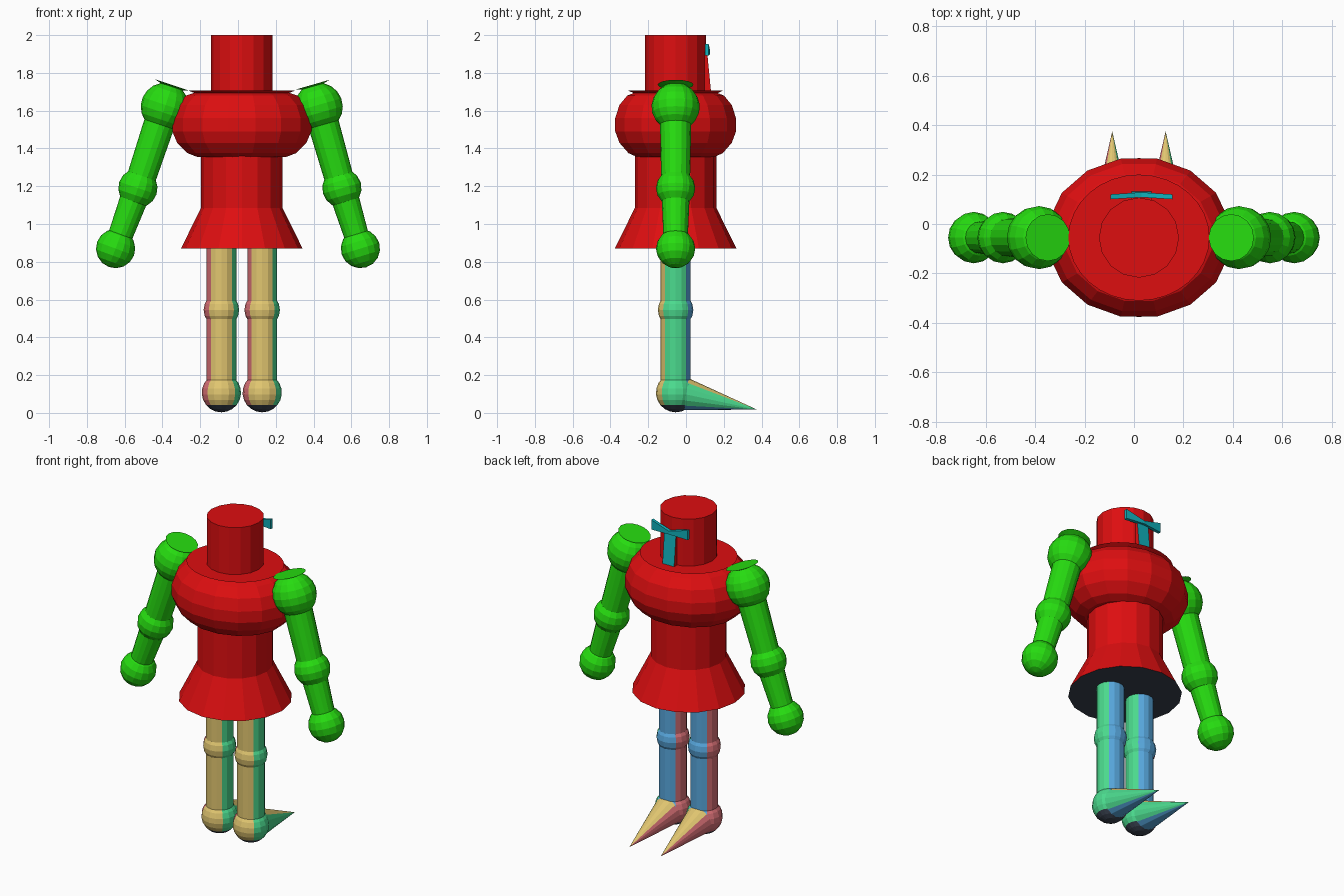
import bpy, bmesh
from math import pi, sin, cos, asin
from mathutils import Vector, Matrix

if "Cube" in bpy.data.objects:
    bpy.data.objects.remove(bpy.data.objects["Cube"])


def material(name, *srgb):
    lin = [((c / 255 + 0.055) / 1.055) ** 2.4 if c > 10 else c / 255 / 12.92 for c in srgb] + [1]
    m = bpy.data.materials.new(name)
    m.use_nodes = True
    m.diffuse_color = lin
    m.node_tree.nodes["Principled BSDF"].inputs["Base Color"].default_value = lin
    return m


RED = material("red", 222, 14, 16)
GREEN = material("bright green", 38, 220, 16)
TAN = material("tan", 225, 198, 112)
MINT = material("mint", 75, 218, 142)
PINK = material("rose pink", 216, 112, 118)
BLUE = material("sky blue", 88, 168, 222)
NAVY = material("dark navy", 56, 64, 78)
CYAN = material("cyan", 16, 178, 188)


def finish(name, bm, mats, rule=None):
    bmesh.ops.recalc_face_normals(bm, faces=bm.faces)
    if rule:
        for f in bm.faces:
            f.material_index = rule(f.normal)
    mesh = bpy.data.meshes.new(name)
    bm.to_mesh(mesh)
    bm.free()
    for m in mats:
        mesh.materials.append(m)
    ob = bpy.data.objects.new(name, mesh)
    bpy.context.collection.objects.link(ob)
    return ob


def lathe(name, profile, loc, mats, rule=None, axis=(0, 0, 1), scale=(1, 1), segs=16, turn=0.0):
    """Spin (radius, height) points about an axis, with capped ends."""
    bm = bmesh.new()
    axis = Vector(axis)
    rot = axis.to_track_quat('Z', 'Y').to_matrix() if axis.z < 0.999 else Matrix.Identity(3)
    rings = []
    for r, h in profile:
        angles = [2 * pi * (i + turn) / segs for i in range(segs)]
        rings.append([bm.verts.new(Vector(loc) + rot @ Vector(
            (r * cos(a) * scale[0], r * sin(a) * scale[1], h))) for a in angles])
    for a, b in zip(rings, rings[1:]):
        for i in range(segs):
            j = (i + 1) % segs
            bm.faces.new((a[i], a[j], b[j], b[i]))
    bm.faces.new(rings[0])
    bm.faces.new(rings[-1])
    bmesh.ops.remove_doubles(bm, verts=bm.verts, dist=0.0001)
    return finish(name, bm, mats, rule)


def ball(r, low=-1.0, high=1.0, steps=8):
    """Sphere profile cut off at the low and high fractions of the radius."""
    a, b = asin(low), asin(high)
    angles = [a + (b - a) * i / steps for i in range(steps + 1)]
    return [(max(r * cos(t), 0.0), r * sin(t)) for t in angles]


def bar(name, start, end, r0, r1, mats, rule=None):
    d = Vector(end) - Vector(start)
    return lathe(name, [(r0, 0), (r1, d.length)], start, mats, rule, d.normalized())


# Colour quarters: around a leg, and around a foot lying on its back
LEG = [TAN, MINT, BLUE, PINK, NAVY]


def leg_rule(n):
    if n.z < -0.7:
        return 4
    if abs(n.x) > abs(n.y):
        return 1 if n.x > 0 else 3
    return 0 if n.y < 0 else 2


def foot_rule(n):
    if abs(n.x) > abs(n.z):
        return 1 if n.x > 0 else 3
    return 0 if n.z > 0 else 2


CX, CY = 0.02, -0.055

# Head, collar, chest, waist and skirt
lathe("head", [(0.162, 1.66), (0.162, 2.0)], (CX, CY, 0), [RED])
lathe("collar", [(0.205, 1.685), (0.255, 1.708)], (CX, CY, 0), [RED], scale=(1.12, 1), segs=32)
chest = [(0.64, 1.355), (0.78, 1.375), (0.93, 1.43), (1.0, 1.49), (1.0, 1.56),
         (0.93, 1.63), (0.8, 1.68), (0.64, 1.70)]
lathe("chest", chest, (CX, CY, 0), [RED], scale=(0.375, 0.326), turn=0.5)
lathe("waist_and_skirt", [(0.322, 0.87), (0.216, 1.085), (0.216, 1.37)], (CX, CY, 0),
      [RED, NAVY], lambda n: int(n.z < -0.9))

# Arms
for side, word in ((-1, "right"), (1, "left")):
    shoulder = Vector((CX + side * 0.407, CY, 1.62))
    elbow = Vector((0.01 + side * 0.54, CY, 1.19))
    hand = Vector((side * 0.648, CY, 0.87))
    up, low = (shoulder - elbow).normalized(), (elbow - hand).normalized()
    lathe(word + "_shoulder", ball(0.128, high=0.88) + [(0.095, 0.122)], shoulder, [GREEN], axis=up)
    bar(word + "_upper_arm", elbow, shoulder, 0.076, 0.084, [GREEN])
    lathe(word + "_elbow", ball(0.104), elbow, [GREEN], axis=up)
    bar(word + "_forearm", hand, elbow, 0.062, 0.076, [GREEN])
    lathe(word + "_hand", ball(0.104), hand, [GREEN], axis=low)

# Legs and pointed feet
for x, word in ((-0.088, "right"), (0.128, "left")):
    lathe(word + "_leg", [(0.079, 0.12), (0.079, 0.9)], (x, CY, 0), LEG, leg_rule)
    lathe(word + "_knee", ball(0.094, -0.64, 0.64, 4), (x, CY, 0.545), LEG, leg_rule)
    lathe(word + "_ankle", ball(0.104, -1, 0.72), (x, CY, 0.107), LEG, leg_rule)
    bar(word + "_foot", (x, -0.01, 0.1), (x, 0.375, 0.018), 0.088, 0.0, LEG, foot_rule)

# Hair tail: a slanted strip down the back of the head with a coloured outer face
bm = bmesh.new()
strip = bmesh.ops.create_cube(bm, size=1)["verts"]
for v in strip:
    top, back = v.co.z > 0, v.co.y > 0
    v.co = Vector((0.03 + v.co.x * 0.08, (0.112 if top else 0.132) if back else 0.06,
                   1.91 if top else 1.705))
finish("hair_tail", bm, [RED, CYAN], lambda n: int(n.y > 0.7))

# Bow: two thin wedges that widen outwards
for side, word in ((-1, "right"), (1, "left")):
    bm = bmesh.new()
    for v in bmesh.ops.create_cube(bm, size=1)["verts"]:
        outer = v.co.x > 0
        half = 0.03 if outer else 0.01
        v.co = Vector((0.03 + side * (0.125 if outer else 0),
                       (0.11 if outer else 0.118) + v.co.y * 0.02,
                       (1.922 if outer else 1.908) + v.co.z * 2 * half))
    finish(word + "_bow_wing", bm, [CYAN])
